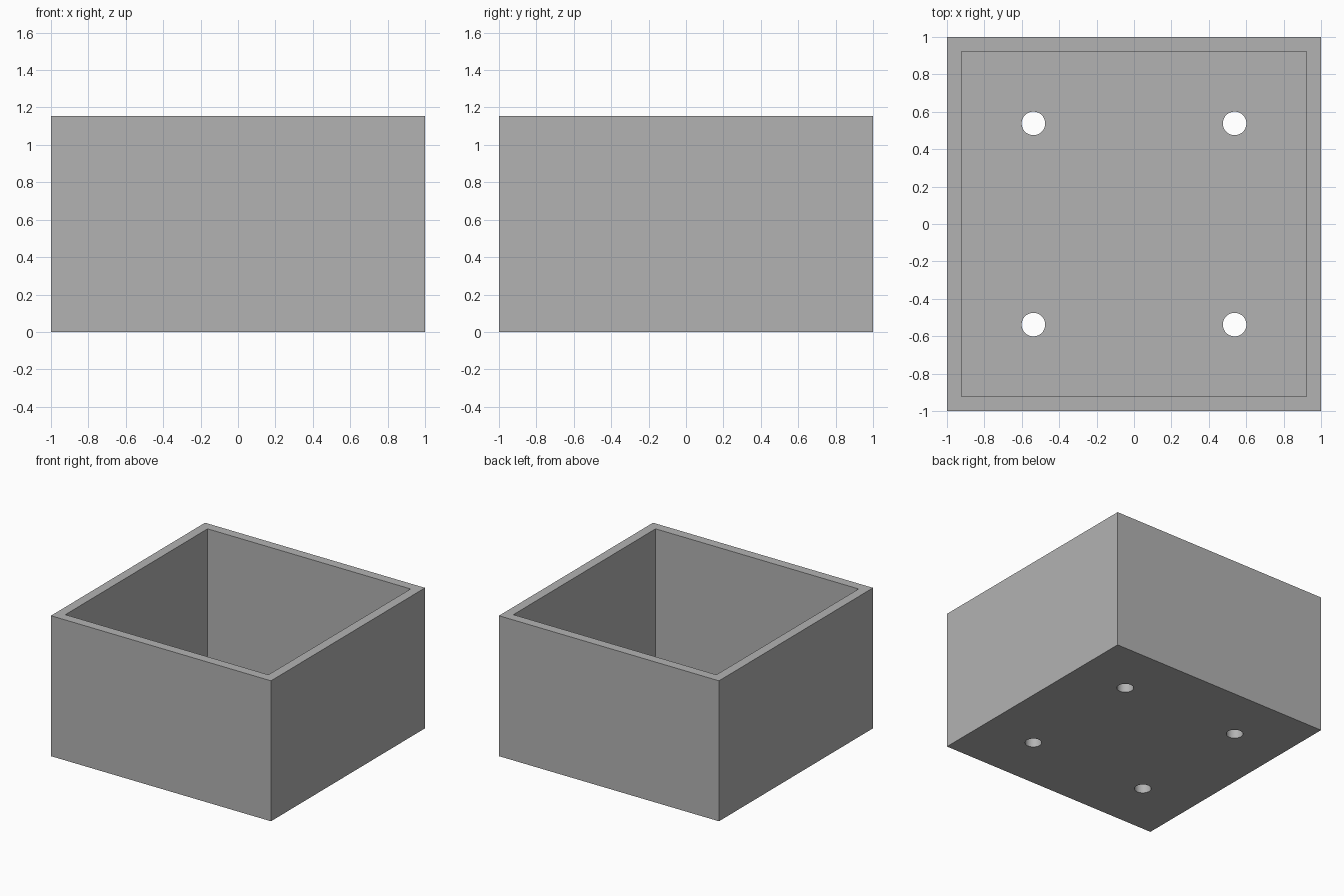
import bpy

SIZE, HEIGHT, WALL = 2.0, 1.154, 0.077
HOLE_RADIUS, HOLE_OFFSET = 0.063, 0.538

if "Cube" in bpy.data.objects:
    bpy.data.objects.remove(bpy.data.objects["Cube"], do_unlink=True)

# Single plain grey
grey = bpy.data.materials.new("grey")
grey.use_nodes = True
colour = (0.45, 0.45, 0.45, 1)
grey.diffuse_color = colour
grey.node_tree.nodes["Principled BSDF"].inputs["Base Color"].default_value = colour


def add_block(name, width, bottom, top):
    bpy.ops.mesh.primitive_cube_add(size=1, location=(0, 0, (bottom + top) / 2))
    block = bpy.context.object
    block.name = name
    block.scale = (width, width, top - bottom)
    bpy.ops.object.transform_apply(location=True, rotation=False, scale=True)
    block.data.materials.append(grey)
    return block


def cut(target, cutter):
    cutter.hide_render = True
    mod = target.modifiers.new("cut", "BOOLEAN")
    mod.operation = "DIFFERENCE"
    mod.solver = "EXACT"
    mod.object = cutter
    bpy.ops.object.select_all(action="DESELECT")
    bpy.context.view_layer.objects.active = target
    target.select_set(True)
    bpy.ops.object.modifier_apply(modifier=mod.name)
    bpy.data.objects.remove(cutter, do_unlink=True)


# Open box with a hollow interior
box = add_block("open_box", SIZE, 0, HEIGHT)
cut(box, add_block("cavity_cutter", SIZE - 2 * WALL, WALL, HEIGHT + WALL))

# Four drainage holes through the floor
for x in (-HOLE_OFFSET, HOLE_OFFSET):
    for y in (-HOLE_OFFSET, HOLE_OFFSET):
        bpy.ops.mesh.primitive_cylinder_add(
            vertices=48, radius=HOLE_RADIUS, depth=4 * WALL, location=(x, y, WALL / 2))
        hole = bpy.context.object
        hole.name = "hole_cutter"
        hole.data.materials.append(grey)
        cut(box, hole)

# Smooth hole walls, crisp box edges
bpy.ops.object.shade_smooth_by_angle(angle=0.6)
